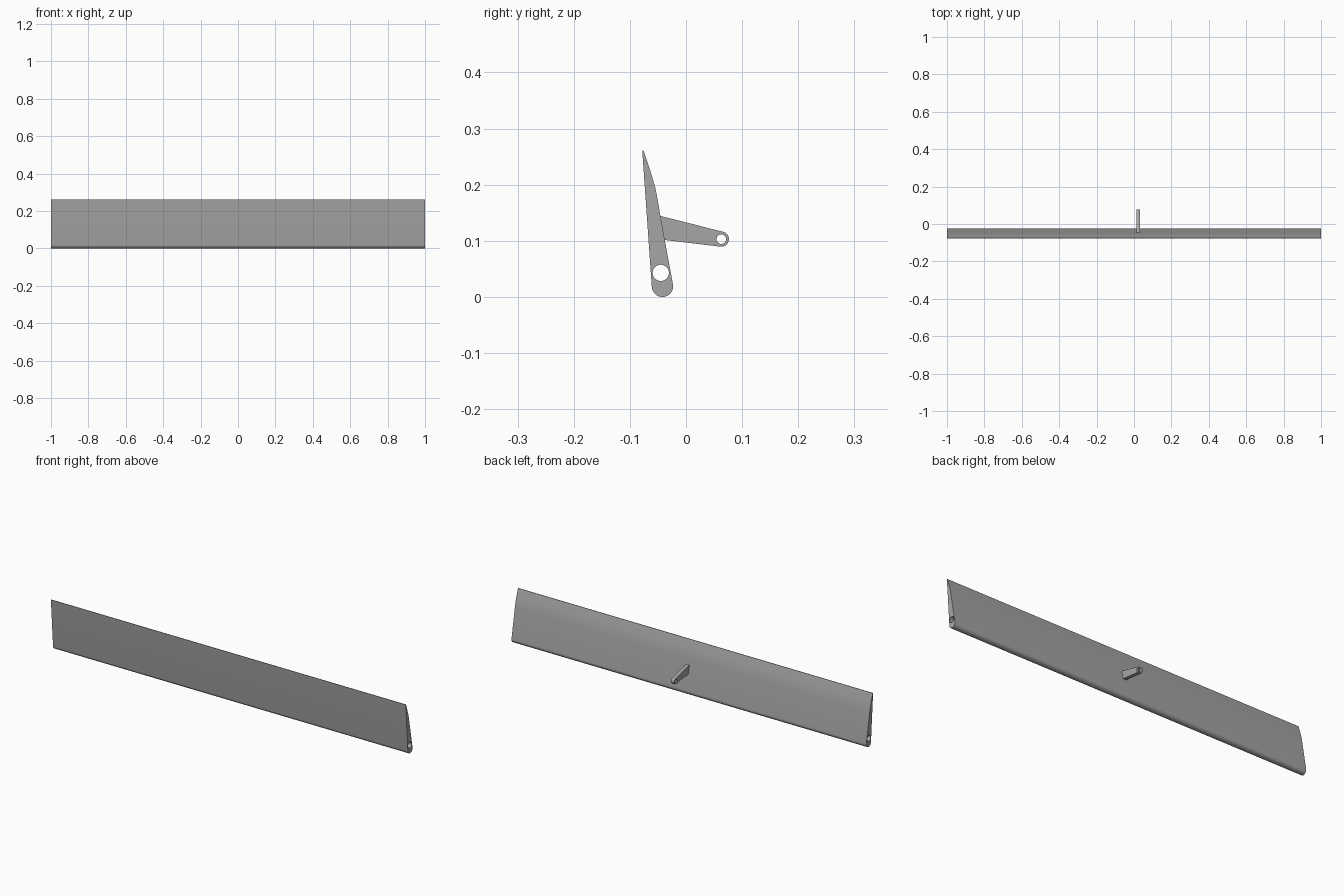
import bpy, bmesh
from math import cos, sin, radians

cube = bpy.data.objects.get("Cube")
if cube:
    bpy.data.objects.remove(cube)

grey = bpy.data.materials.new("satin grey")
grey.use_nodes = True
colour = (0.38, 0.38, 0.38, 1)
grey.diffuse_color = colour
grey.node_tree.nodes["Principled BSDF"].inputs["Base Color"].default_value = colour


def arc(y, z, r, start, end, steps):
    """Points on an arc in the y-z plane, angles in degrees."""
    angles = [radians(start + (end - start) * i / steps) for i in range(steps + 1)]
    return [(y + r * cos(a), z + r * sin(a)) for a in angles]


def extrude_profile(name, outline, hole, x0, x1):
    """Fill a y-z outline with a round hole and extrude it along x."""
    bm = bmesh.new()
    for loop in (outline, hole):
        verts = [bm.verts.new((x0, y, z)) for y, z in loop]
        for i, v in enumerate(verts):
            bm.edges.new((verts[i - 1], v))
    bmesh.ops.triangle_fill(bm, use_beauty=True, edges=bm.edges[:])
    result = bmesh.ops.extrude_face_region(bm, geom=bm.faces[:], use_keep_orig=True)
    moved = [g for g in result["geom"] if isinstance(g, bmesh.types.BMVert)]
    bmesh.ops.translate(bm, verts=moved, vec=(x1 - x0, 0, 0))
    bmesh.ops.recalc_face_normals(bm, faces=bm.faces[:])
    mesh = bpy.data.meshes.new(name)
    bm.to_mesh(mesh)
    bm.free()
    mesh.materials.append(grey)
    obj = bpy.data.objects.new(name, mesh)
    bpy.context.collection.objects.link(obj)
    bpy.ops.object.select_all(action="DESELECT")
    obj.select_set(True)
    bpy.context.view_layer.objects.active = obj
    bpy.ops.object.shade_smooth_by_angle(angle=radians(30))


# Long tapering flap with a rounded lower edge and a hinge bore along its length
flap_outline = arc(-0.042, 0.019, 0.019, 184, 370, 24) + [
    (-0.0455, 0.144), (-0.050, 0.170), (-0.0545, 0.194), (-0.060, 0.213),
    (-0.0665, 0.234), (-0.0755, 0.261), (-0.078, 0.261)]
flap_bore = arc(-0.045, 0.043, 0.0145, 0, 348.75, 31)
extrude_profile("flap", flap_outline, flap_bore, -1, 1)

# Control arm on the back, with a pin hole in its rounded tip
arm_outline = arc(0.063, 0.103, 0.0135, -97, 76, 18) + [(-0.048, 0.145), (-0.042, 0.102)]
arm_hole = arc(0.063, 0.103, 0.0085, 0, 345, 23)
extrude_profile("control_arm", arm_outline, arm_hole, 0.013, 0.031)
